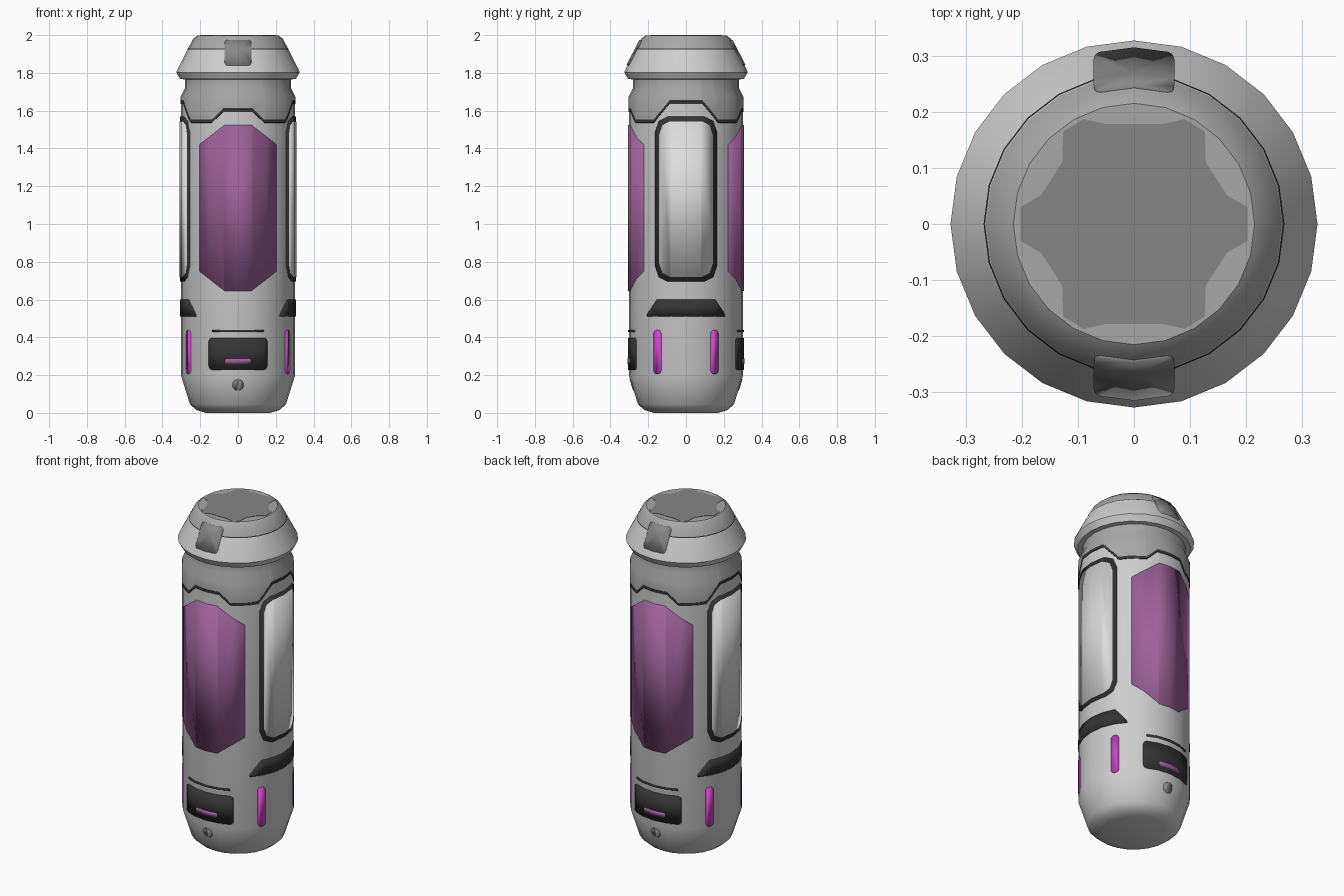
import bpy, bmesh, math
from math import sin, cos, radians, asin, floor, pi

if "Cube" in bpy.data.objects:
    bpy.data.objects.remove(bpy.data.objects["Cube"])

SIDES = 24
STEP = 360 / SIDES


def material(name, rgb):
    m = bpy.data.materials.new(name)
    m.diffuse_color = (*rgb, 1)
    m.use_nodes = True
    m.node_tree.nodes["Principled BSDF"].inputs["Base Color"].default_value = m.diffuse_color
    return m


LIGHT = material("light grey shell", (0.62, 0.62, 0.62))
PANEL = material("pale panel", (0.72, 0.72, 0.72))
COLLAR = material("mid grey", (0.39, 0.39, 0.39))
STEEL = material("steel grey", (0.24, 0.24, 0.24))
DARK = material("charcoal", (0.035, 0.035, 0.035))
PURPLE = material("muted purple", (0.34, 0.12, 0.32))
MAGENTA = material("bright magenta", (0.60, 0.06, 0.58))

# profiles: (radius, height)
BODY = [(0, 0), (0.17, 0), (0.22, 0.015), (0.254, 0.045), (0.303, 0.2), (0.303, 1.665), (0.27, 1.70), (0, 1.70)]
CAP = [(0, 1.765), (0.28, 1.765), (0.307, 1.768), (0.327, 1.803), (0.32, 1.82),
       (0.264, 1.93), (0.238, 1.98), (0.215, 1.998), (0, 1.998)]


def finish(bm, name, mat, smooth=True):
    me = bpy.data.meshes.new(name)
    bm.to_mesh(me)
    bm.free()
    ob = bpy.data.objects.new(name, me)
    bpy.context.collection.objects.link(ob)
    me.materials.append(mat)
    if smooth:
        bpy.ops.object.select_all(action='DESELECT')
        ob.select_set(True)
        bpy.context.view_layer.objects.active = ob
        bpy.ops.object.shade_smooth_by_angle(angle=radians(35))
    return ob


def sweep(name, column, mat, extra=()):
    """Ring of faces; column(angle) gives (radius, z) points from low to high.
    Extra angles lie on the flat facets between the main corners."""
    angles = sorted({k * STEP for k in range(SIDES)} | set(extra))
    bm = bmesh.new()
    cols = []
    for a in angles:
        f = cos(radians(STEP / 2)) / cos(radians(a % STEP - STEP / 2))
        t = radians(a)
        cols.append([bm.verts.new((r * f * sin(t), -r * f * cos(t), z)) for r, z in column(a)])
    for i, c in enumerate(cols):
        d = cols[(i + 1) % len(cols)]
        for j in range(len(c) - 1):
            bm.faces.new((c[j], d[j], d[j + 1], c[j + 1]))
    bmesh.ops.remove_doubles(bm, verts=bm.verts, dist=1e-5)
    bmesh.ops.dissolve_degenerate(bm, edges=bm.edges, dist=1e-6)
    return finish(bm, name, mat)


def radius(profile, z):
    for (r0, z0), (r1, z1) in zip(profile, profile[1:]):
        if z0 <= z <= z1 and z1 > z0:
            return r0 + (r1 - r0) * (z - z0) / (z1 - z0)
    return profile[-2][0]


def plate(name, pts, turn, mat, lift=0.003, profile=BODY):
    """Thin plate wrapped on the faceted shell, outline in (x, z), turned about z."""
    bm = bmesh.new()
    bm.faces.new([bm.verts.new((x, 0, z)) for x, z in pts])
    mid = radius(profile, sum(p[1] for p in pts) / len(pts))
    cuts = [((mid * sin(radians(k * STEP)), 0, 0), (1, 0, 0)) for k in range(-5, 6)]
    cuts += [((0, 0, z), (0, 0, 1)) for r, z in profile]
    for co, no in cuts:
        bmesh.ops.bisect_plane(bm, geom=bm.verts[:] + bm.edges[:] + bm.faces[:],
                               plane_co=co, plane_no=no, dist=1e-5)
    for v in bm.verts:
        r = radius(profile, v.co.z)
        k = floor(math.degrees(asin(max(-1, min(1, v.co.x / r)))) / STEP + 1e-4)
        a, b = radians(k * STEP), radians((k + 1) * STEP)
        s = (v.co.x / r - sin(a)) / (sin(b) - sin(a))
        v.co.y = -(r * (cos(a) + s * (cos(b) - cos(a))) + lift)
    ob = finish(bm, name, mat)
    ob.rotation_euler.z = radians(turn)
    mod = ob.modifiers.new("rim", 'SOLIDIFY')
    mod.thickness, mod.offset, mod.use_rim_only = lift + 0.002, -1, True
    return ob


def outline(hw, z0, z1, cx, cz, n=1):
    """Rectangle with cut (n=1) or rounded (n>1) corners, counter-clockwise."""
    pts = []
    for q, (sx, sz) in enumerate([(1, 1), (-1, 1), (-1, -1), (1, -1)]):
        for i in range(n + 1):
            t = pi / 2 * (q + i / n)
            pts.append((sx * (hw - cx) + cx * cos(t),
                        (z1 - cz if sz > 0 else z0 + cz) + cz * sin(t)))
    return pts


# shell
sweep("body_shell", lambda a: BODY, LIGHT)

# stepped collar with its dark trim line
STEPS = [(0, 1.61), (15, 1.61), (27, 1.553), (56, 1.553), (73, 1.652), (90, 1.652)]


def zigzag(a):
    a = a % 180
    a = min(a, 180 - a)
    for (a0, z0), (a1, z1) in zip(STEPS, STEPS[1:]):
        if a <= a1:
            return z0 + (z1 - z0) * (a - a0) / (a1 - a0)


BREAKS = [b for s in (27, 56, 73) for b in (s, 180 - s, 180 + s, 360 - s)]
sweep("collar", lambda a: [(0.304, zigzag(a) - 0.005), (0.304, 1.672), (0.281, 1.718), (0.281, 1.768)],
      COLLAR, BREAKS)
sweep("collar_trim", lambda a: [(0.303, zigzag(a) - 0.017), (0.3055, zigzag(a) - 0.016),
                                (0.3055, zigzag(a)), (0.303, zigzag(a) + 0.001)], DARK, BREAKS)

# cap: light skirt, grey crown, seam and top badge plate
cap = sweep("cap", lambda a: CAP, LIGHT)
cap.data.materials.append(COLLAR)
for p in cap.data.polygons:
    if p.center.z > 1.93:
        p.material_index = 1
sweep("cap_seam", lambda a: [(radius(CAP, z) + 0.0015, z) for z in (1.925, 1.93)], DARK)

quarter = [(0.202, 0.03), (0.165, 0.052), (0.128, 0.11), (0.126, 0.165), (0.09, 0.187), (0.05, 0.178)]
star = quarter + [(-x, y) for x, y in quarter[::-1]]
star += [(-x, -y) for x, y in star]
bm = bmesh.new()
face = bm.faces.new([bm.verts.new((x, y, 1.996)) for x, y in star])
top = bmesh.ops.extrude_face_region(bm, geom=[face])
for v in top["geom"]:
    if isinstance(v, bmesh.types.BMVert):
        v.co.z = 2.0
bmesh.ops.recalc_face_normals(bm, faces=bm.faces)
finish(bm, "cap_top_plate", STEEL, smooth=False)

# details repeated on front and back
for turn, side in ((0, "front"), (180, "back")):
    plate(side + "_latch", outline(0.072, 1.842, 1.974, 0.012, 0.025, 3), turn, STEEL, 0.006, CAP)
    plate(side + "_purple_panel", outline(0.205, 0.645, 1.525, 0.135, 0.105), turn, PURPLE)
    plate(side + "_groove", outline(0.137, 0.429, 0.440, 0.002, 0.002), turn, DARK)
    plate(side + "_socket", outline(0.155, 0.228, 0.397, 0.02, 0.02, 4), turn, DARK)
    plate(side + "_socket_bar", outline(0.072, 0.26, 0.288, 0.013, 0.013, 3), turn, PURPLE, 0.006)
    plate(side + "_stud", outline(0.03, 0.118, 0.178, 0.03, 0.03, 4), turn, STEEL)

# details repeated on right and left
for turn, side in ((90, "right"), (270, "left")):
    plate(side + "_frame", outline(0.163, 0.695, 1.568, 0.065, 0.08, 2), turn, DARK)
    plate(side + "_pale_panel", outline(0.142, 0.72, 1.543, 0.055, 0.07, 2), turn, PANEL, 0.006)
    plate(side + "_dark_band", [(-0.208, 0.51), (0.208, 0.51), (0.205, 0.525), (0.155, 0.60),
                                (-0.155, 0.60), (-0.205, 0.525)], turn, DARK)

# four upright light strips
for turn in (60, 120, 240, 300):
    plate("light_strip", outline(0.0235, 0.205, 0.44, 0.0225, 0.0225, 4), turn, MAGENTA)
